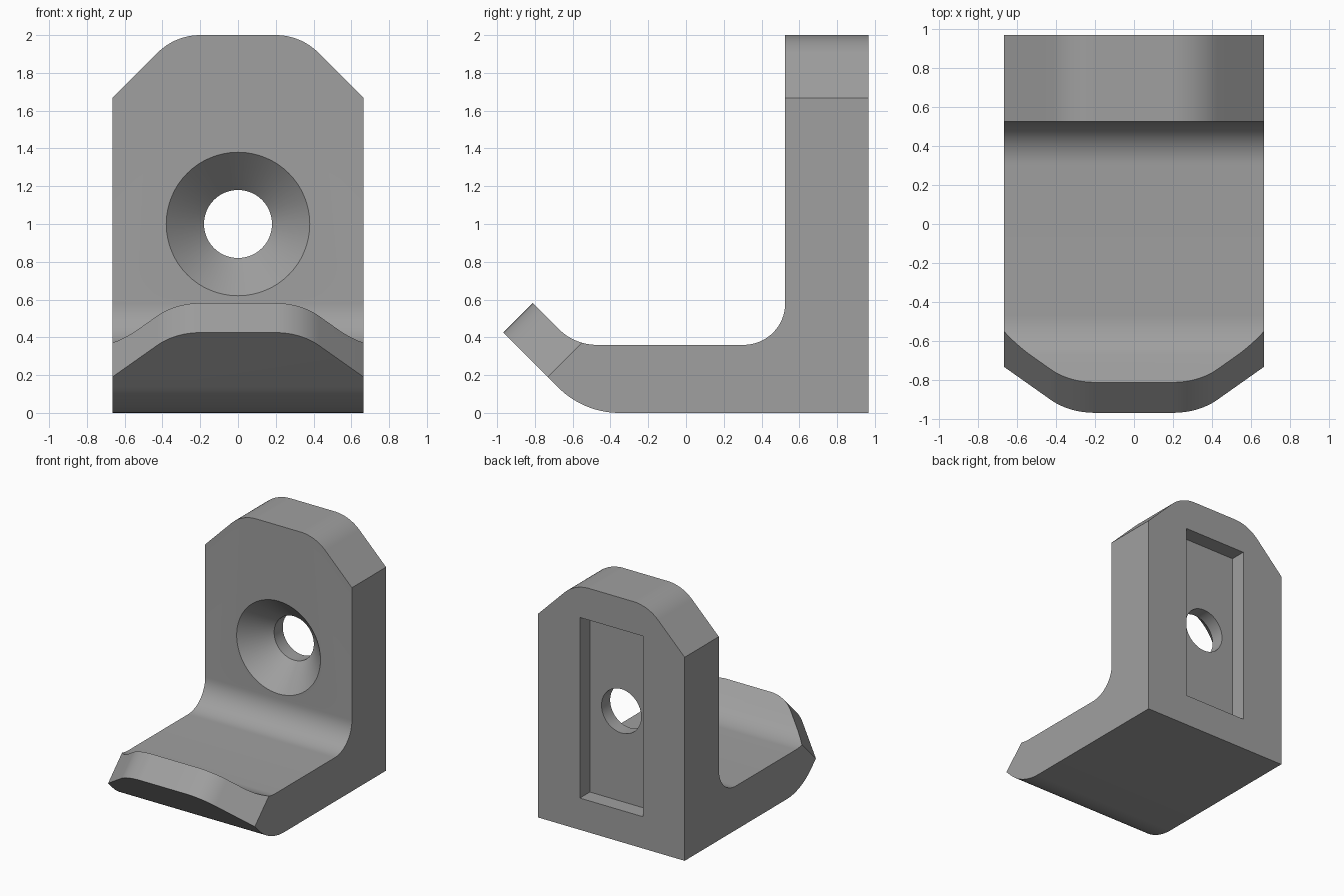
import bpy, bmesh, math
from mathutils import Vector

if "Cube" in bpy.data.objects:
    bpy.data.objects.remove(bpy.data.objects["Cube"])

W = 0.665            # half width
FRONT, BACK = 0.525, 0.967   # upright faces in y


def arc(cx, cy, r, a0, a1, n=16):
    return [(cx + r * math.cos(math.radians(a0 + (a1 - a0) * i / n)),
             cy + r * math.sin(math.radians(a0 + (a1 - a0) * i / n))) for i in range(n + 1)]


def prism(name, pts, origin, u, v, w):
    """Extrude a 2D outline lying in the u-v plane along the vector w."""
    o, u, v, w = map(Vector, (origin, u, v, w))
    bm = bmesh.new()
    base = [bm.verts.new(o + u * a + v * b) for a, b in pts]
    face = bm.faces.new(base)
    ext = bmesh.ops.extrude_face_region(bm, geom=[face])
    bmesh.ops.translate(bm, vec=w, verts=[g for g in ext["geom"] if isinstance(g, bmesh.types.BMVert)])
    bmesh.ops.recalc_face_normals(bm, faces=bm.faces)
    mesh = bpy.data.meshes.new(name)
    bm.to_mesh(mesh)
    bm.free()
    ob = bpy.data.objects.new(name, mesh)
    bpy.context.collection.objects.link(ob)
    return ob


def cut(target, cutter):
    bpy.context.view_layer.objects.active = target
    mod = target.modifiers.new("cut", 'BOOLEAN')
    mod.operation, mod.solver, mod.object = 'DIFFERENCE', 'EXACT', cutter
    bpy.ops.object.modifier_apply(modifier=mod.name)
    bpy.data.objects.remove(cutter)


# Bracket body: side outline of upright, floor and turned-up lip
t = math.tan(math.radians(22.5))
ri, ro = 0.12 / t, 0.19 / t
outline = [(BACK, 0), (BACK, 2), (FRONT, 2)]
outline += arc(FRONT - 0.22, 0.58, 0.22, 0, -90)
outline += arc(-0.47, 0.36 + ri, ri, -90, -135)
outline += [(-0.811, 0.581), (-0.967, 0.425)]
outline += arc(-0.352, ro, ro, -135, -90)
bracket = prism("bracket", outline, (-W, 0, 0), (0, 1, 0), (0, 0, 1), (2 * W, 0, 0))

# Rounded 45 degree corners on the upright and on the lip
corner = [(0.2, 0.1)] + [(0.2, 0)] + arc(0.2, -0.32, 0.32, 90, 45)[1:] + [(0.8, -0.467), (0.8, 0.1)]
h = math.sqrt(0.5)
for side in (1, -1):
    cut(bracket, prism("top_corner", corner, (0, 0.3, 2), (side, 0, 0), (0, 0, 1), (0, 0.9, 0)))
    cut(bracket, prism("lip_corner", corner, (0, -1.067, 0.325), (side, 0, 0), (0, -h, h), (0, 0.5, 0.5)))

# Rectangular recess in the back
cut(bracket, prism("recess", [(-0.285, 0.26), (0.285, 0.26), (0.285, 1.74), (-0.285, 1.74)],
                   (0, BACK - 0.13, 0), (1, 0, 0), (0, 0, 1), (0, 0.4, 0)))

# Countersunk screw hole: turned cutter
bm = bmesh.new()
rings = []
for r, y in [(0.58, FRONT - 0.2), (0.18, FRONT + 0.2), (0.18, 1.2)]:
    rings.append([bm.verts.new((x, y, z)) for x, z in arc(0, 1, r, 0, 360, 64)[:-1]])
for a, b in zip(rings, rings[1:]):
    for i in range(64):
        j = (i + 1) % 64
        bm.faces.new((a[i], a[j], b[j], b[i]))
bm.faces.new(rings[0])
bm.faces.new(rings[-1])
bmesh.ops.recalc_face_normals(bm, faces=bm.faces)
mesh = bpy.data.meshes.new("screw_hole")
bm.to_mesh(mesh)
bm.free()
hole = bpy.data.objects.new("screw_hole", mesh)
bpy.context.collection.objects.link(hole)
cut(bracket, hole)

# Colour and smooth shading
grey = bpy.data.materials.new("grey")
grey.diffuse_color = (0.35, 0.35, 0.35, 1)
grey.use_nodes = True
grey.node_tree.nodes["Principled BSDF"].inputs["Base Color"].default_value = grey.diffuse_color
bracket.data.materials.clear()
bracket.data.materials.append(grey)
bpy.context.view_layer.objects.active = bracket
bracket.select_set(True)
bpy.ops.object.shade_smooth_by_angle(angle=math.radians(30))
